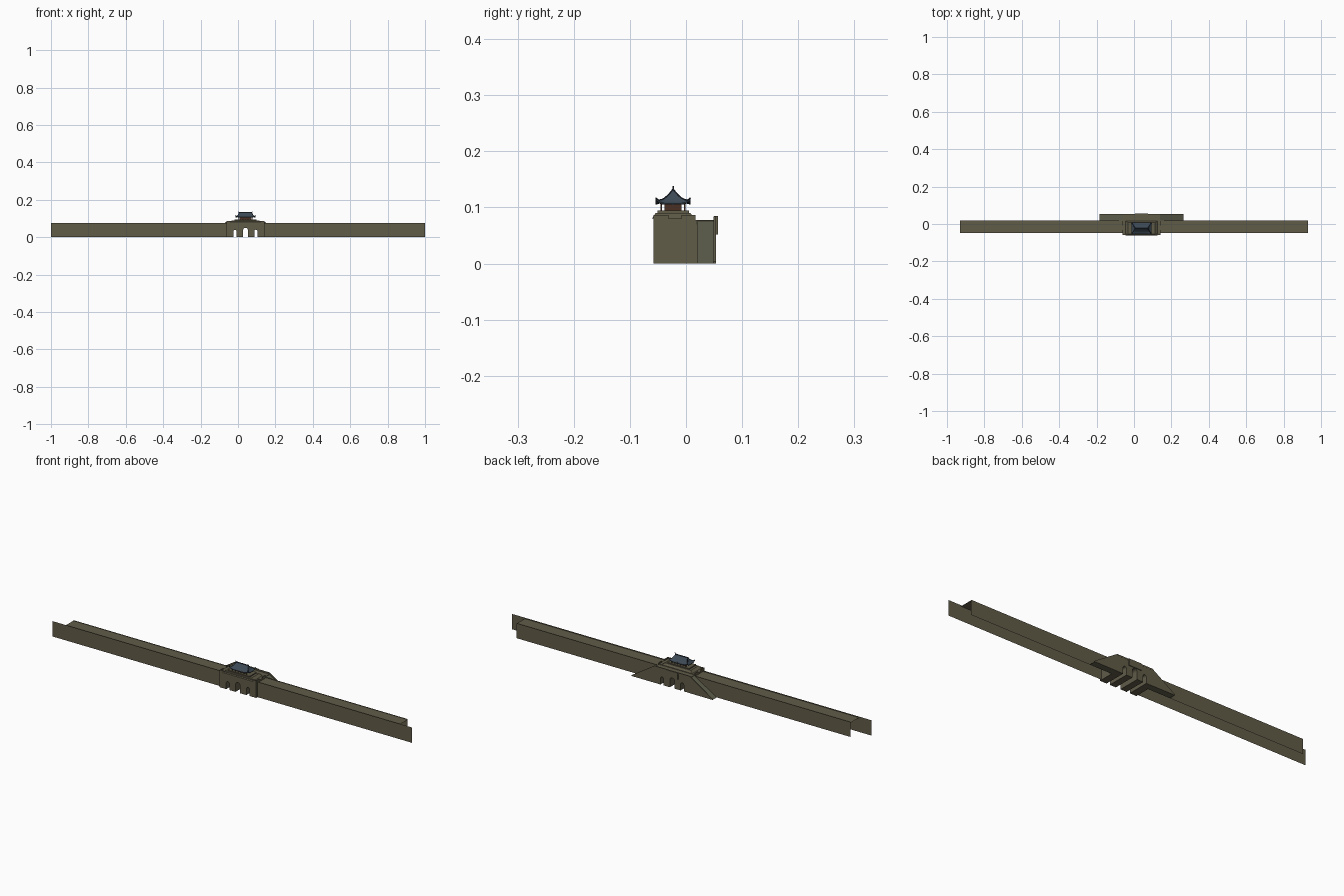
import bpy, bmesh, math
from mathutils import Vector

if "Cube" in bpy.data.objects:
    bpy.data.objects.remove(bpy.data.objects["Cube"])

CX, RY = 0.04, -0.023      # gate centre in x, pavilion centre in y


def mat(name, c):
    m = bpy.data.materials.new(name)
    m.diffuse_color = (*c, 1)
    m.use_nodes = True
    m.node_tree.nodes["Principled BSDF"].inputs["Base Color"].default_value = m.diffuse_color
    return m


STONE = mat("olive_stone", (0.119, 0.107, 0.066))
PAVING = mat("grey_green_paving", (0.115, 0.115, 0.075))
TILE = mat("slate_blue_tile", (0.045, 0.066, 0.09))
RIDGE = mat("dark_ridge", (0.022, 0.028, 0.038))
WOOD = mat("dark_red_wood", (0.07, 0.03, 0.017))


def make(name, verts, faces, m, fix=True):
    me = bpy.data.meshes.new(name)
    bm = bmesh.new()
    vs = [bm.verts.new(v) for v in verts]
    for f in faces:
        bm.faces.new([vs[i] for i in f])
    if fix:
        bmesh.ops.recalc_face_normals(bm, faces=bm.faces)
    bm.to_mesh(me)
    bm.free()
    me.materials.append(m)
    ob = bpy.data.objects.new(name, me)
    bpy.context.collection.objects.link(ob)
    return ob


def prism_y(name, prof, y0, y1, m):
    """Extrude an (x, z) outline along y."""
    n = len(prof)
    v = [(x, y0, z) for x, z in prof] + [(x, y1, z) for x, z in prof]
    f = [tuple(range(n)), tuple(range(2 * n - 1, n - 1, -1))]
    f += [(i, (i + 1) % n, (i + 1) % n + n, i + n) for i in range(n)]
    return make(name, v, f, m)


def box(name, x0, x1, y0, y1, z0, z1, m):
    return prism_y(name, [(x0, z0), (x1, z0), (x1, z1), (x0, z1)], y0, y1, m)


def frustum(name, cx, cy, a, b, m):
    """a, b = (half x, half y, z) of bottom and top."""
    v = [(cx + sx * h[0], cy + sy * h[1], h[2]) for h in (a, b)
         for sx, sy in ((-1, -1), (1, -1), (1, 1), (-1, 1))]
    f = [(3, 2, 1, 0), (4, 5, 6, 7)] + [(i, (i + 1) % 4, (i + 1) % 4 + 4, i + 4) for i in range(4)]
    return make(name, v, f, m)


def arched(half, top):
    """Outline of a block with three arched passages cut in its foot."""
    p = [(CX - half, 0)]
    for off, r, h in ((-0.056, 0.009, 0.04), (0, 0.013, 0.05), (0.056, 0.009, 0.04)):
        c = CX + off
        p.append((c - r, 0))
        for k in range(9):
            a = math.pi * (1 - k / 8)
            p.append((c + r * math.cos(a), h - r + r * math.sin(a)))
        p.append((c + r, 0))
    return p + [(CX + half, 0), (CX + half, top), (CX - half, top)]


# long wall: open front sheet, walkway and back sheet on each side of the gate
for side, name in ((-1, "left"), (1, "right")):
    g = CX + side * 0.1
    e, b = side * 1.0, side * 0.93
    yf, yb, h, d = -0.047, 0.02, 0.077, 0.072
    make(name + "_wall_front", [(g, yf, 0), (e, yf, 0), (e, yf, h), (g, yf, h)], [(0, 1, 2, 3)], STONE)
    make(name + "_wall_walkway", [(g, yf, d), (b, yf, d), (b, yb, d), (g, yb, d)], [(0, 1, 2, 3)], STONE)
    make(name + "_wall_back", [(g, yb, 0), (b, yb, 0), (b, yb, h - 0.002), (g, yb, h - 0.002)],
         [(0, 1, 2, 3)], STONE)

# gate block and the rear platform, both pierced by the passages
prism_y("gate_block", arched(0.102, 0.08), -0.058, 0.0165, STONE)
prism_y("rear_platform", arched(0.1, 0.078), 0.0165, 0.053, STONE)
box("rear_parapet", CX - 0.1, CX + 0.1, 0.05, 0.0535, 0.078, 0.085, STONE)
box("rear_centre_bay", CX - 0.034, CX + 0.034, 0.05, 0.057, 0.052, 0.085, STONE)

# parapets around the gate deck, with a gap at each end for the walkway
box("gate_front_parapet", CX - 0.102, CX + 0.102, -0.058, -0.054, 0.08, 0.0865, STONE)
for s in (-1, 1):
    x0, x1 = sorted((CX + s * 0.098, CX + s * 0.102))
    box("gate_side_parapet", x0, x1, -0.058, -0.031, 0.08, 0.0865, STONE)
    box("gate_side_parapet", x0, x1, -0.008, 0.0165, 0.08, 0.0865, STONE)

# stair ramps along the back with an outer parapet
for s in (-1, 1):
    a, b = CX + s * 0.1, CX + s * 0.225
    prism_y("stair_ramp", [(a, 0), (b, 0), (a, 0.076)], 0.02, 0.049, PAVING)
    prism_y("ramp_parapet", [(a, 0), (b, 0), (b, 0.004), (a, 0.084)], 0.049, 0.0535, STONE)

# podium
frustum("podium_base", CX, RY, (0.085, 0.038, 0.08), (0.072, 0.031, 0.09), STONE)
frustum("podium_top", CX, RY, (0.06, 0.028, 0.09), (0.06, 0.028, 0.095), STONE)

# pavilion hall and columns
box("pavilion_hall", CX - 0.031, CX + 0.031, RY - 0.015, RY + 0.015, 0.095, 0.111, WOOD)
for i in range(6):
    for sy in (-1, 1):
        x, y = CX - 0.039 + i * 0.0156, RY + sy * 0.021
        box("pavilion_column", x - 0.0013, x + 0.0013, y - 0.0013, y + 0.0013, 0.095, 0.11, WOOD)
frustum("eave_bracket", CX, RY, (0.04, 0.022, 0.1055), (0.046, 0.026, 0.109), WOOD)

# curved hip roof built from rings, with corners swept up
N, R = 8, 7


def roof_point(t, u, v, drop=0.0):
    hx = 0.053 + (0.033 - 0.053) * t
    hy = 0.031 * (1 - t) + 0.0006 * t
    lift = 0.008 * (abs(u) * abs(v)) ** 4 * (1 - t) ** 3
    return (CX + u * hx, RY + v * hy, 0.107 + 0.025 * t ** 1.6 + lift - drop)


square = []
for k in range(4):
    for i in range(N):
        c = -1 + 2 * i / N
        square.append([(c, -1), (1, c), (-c, 1), (-1, -c)][k])
M = 4 * N
verts = [roof_point(0.0, u, v, 0.0022) for u, v in square]
for r in range(R):
    verts += [roof_point(r / (R - 1), u, v) for u, v in square]
faces = [(r * M + i, r * M + (i + 1) % M, (r + 1) * M + (i + 1) % M, (r + 1) * M + i)
         for r in range(R) for i in range(M)]
faces.append(tuple(range(R * M, (R + 1) * M)))
# soffit ring closing towards the hall
S = len(verts)
verts += [(CX + u * 0.04, RY + v * 0.02, 0.108) for u, v in square]
faces += [((i + 1) % M, i, S + i, S + (i + 1) % M) for i in range(M)]
faces.append(tuple(range(S + M - 1, S - 1, -1)))
make("pavilion_roof", verts, faces, TILE)

# main ridge with raised end ornaments
prism_y("main_ridge", [(CX - 0.036, 0.13), (CX + 0.036, 0.13), (CX + 0.038, 0.1385), (CX + 0.032, 0.134),
                       (CX - 0.032, 0.134), (CX - 0.038, 0.1385)], RY - 0.0014, RY + 0.0014, RIDGE)

# hip ridges following the roof corners, ending in an upturned tip
for su in (-1, 1):
    for sv in (-1, 1):
        pts = [Vector(roof_point(r / (R - 1), su, sv)) for r in range(R)]
        pts[0] += Vector((0, 0, 0.002))
        cu = bpy.data.curves.new("hip_ridge", "CURVE")
        cu.dimensions = "3D"
        cu.bevel_depth = 0.0013
        cu.bevel_resolution = 0
        cu.use_fill_caps = True
        sp = cu.splines.new("POLY")
        sp.points.add(len(pts) - 1)
        for p, q in zip(sp.points, pts):
            p.co = (*q, 1)
        cu.materials.append(RIDGE)
        bpy.context.collection.objects.link(bpy.data.objects.new("hip_ridge", cu))
